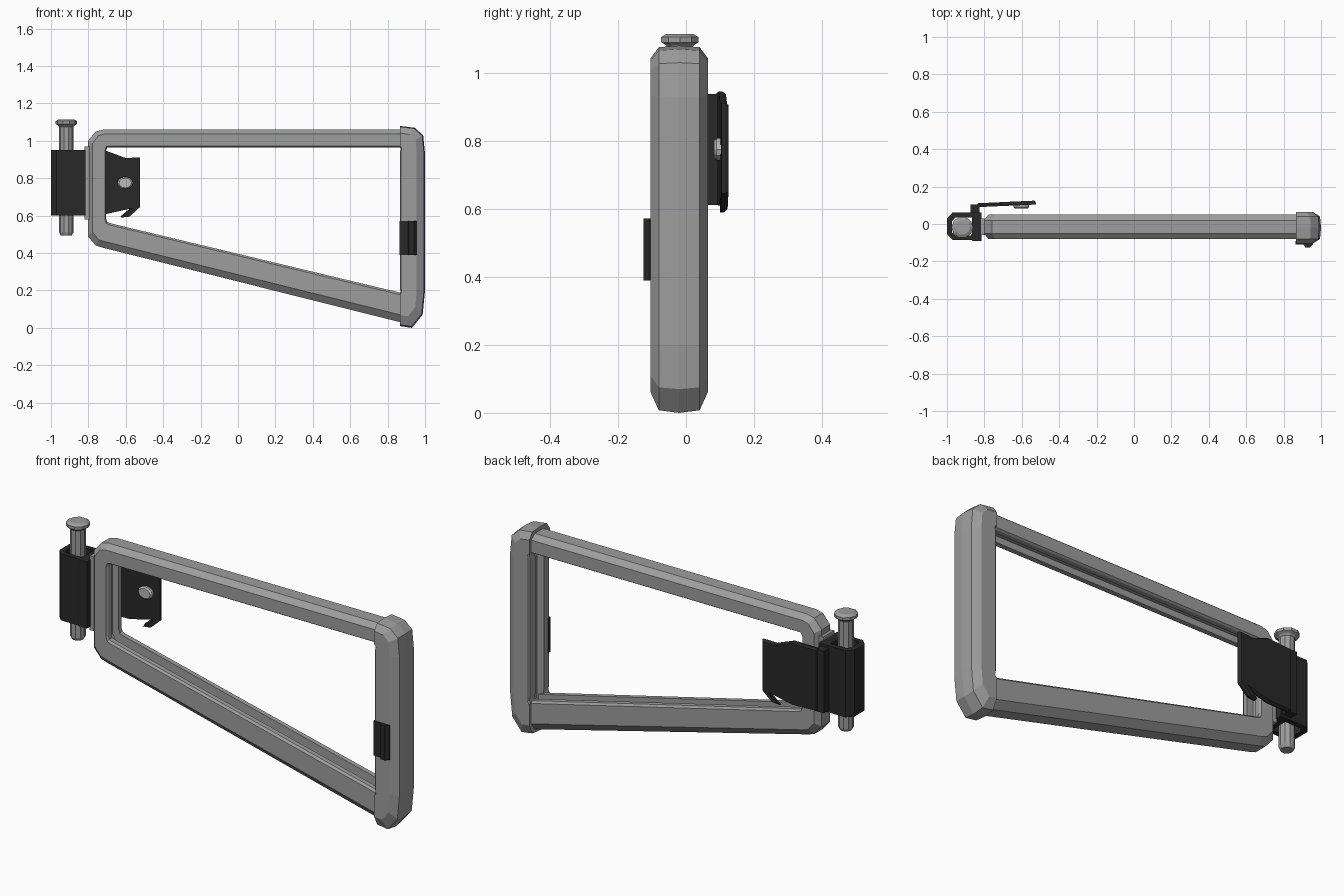
import bpy, bmesh, math

if "Cube" in bpy.data.objects:
    bpy.data.objects.remove(bpy.data.objects["Cube"])


def material(name, v):
    m = bpy.data.materials.new(name)
    m.diffuse_color = (v, v, v, 1)
    m.use_nodes = True
    m.node_tree.nodes["Principled BSDF"].inputs["Base Color"].default_value = m.diffuse_color
    return m


GREY = material("grey metal", 0.34)
LIGHT = material("light grey metal", 0.48)
DARK = material("dark metal", 0.022)


def finish(name, bm, mat):
    bmesh.ops.recalc_face_normals(bm, faces=bm.faces)
    me = bpy.data.meshes.new(name)
    bm.to_mesh(me)
    bm.free()
    me.materials.append(mat)
    ob = bpy.data.objects.new(name, me)
    bpy.context.collection.objects.link(ob)
    return ob


def loft(name, rings, mat, caps=True, closed=False):
    """Skin a row of equal-length point rings."""
    bm = bmesh.new()
    vs = [[bm.verts.new(p) for p in r] for r in rings]
    n = len(vs[0])
    pairs = list(zip(vs, vs[1:])) + ([(vs[-1], vs[0])] if closed else [])
    for a, b in pairs:
        for i in range(n):
            j = (i + 1) % n
            bm.faces.new((a[i], a[j], b[j], b[i]))
    if caps and not closed:
        bm.faces.new(vs[0])
        bm.faces.new(vs[-1])
    return finish(name, bm, mat)


def channel(name, stations, half, yc, mat):
    """Channel section between outer and inner points (x, z); half = (depth, half width)."""
    section = half + [(t, -y) for t, y in reversed(half) if y > 0]
    rings = [[(ox + (ix - ox) * t, yc + y, oz + (iz - oz) * t) for t, y in section]
             for (ox, oz), (ix, iz) in stations]
    return loft(name, rings, mat)


def prism_z(name, pts, z0, z1, mat):
    return loft(name, [[(x, y, z) for x, y in pts] for z in (z0, z1)], mat)


def lathe(name, cx, cy, profile, mat, n=10):
    rings = [[(cx + r * math.cos(2 * math.pi * i / n), cy + r * math.sin(2 * math.pi * i / n), z)
              for i in range(n)] for r, z in profile]
    return loft(name, rings, mat)


# Frame: top bar, left upright and sloping lower bar as one grooved channel
channel("frame_channel", [
    ((0.89, 1.06), (0.89, 0.965)),
    ((-0.72, 1.06), (-0.69, 0.965)),
    ((-0.76, 1.05), (-0.70, 0.963)),
    ((-0.803, 1.00), (-0.705, 0.945)),
    ((-0.803, 0.49), (-0.705, 0.585)),
    ((-0.76, 0.44), (-0.70, 0.567)),
    ((-0.72, 0.428), (-0.685, 0.56)),
    ((0.89, 0.025), (0.89, 0.183)),
], [(0, 0.035), (0.25, 0.065), (0.93, 0.065), (1, 0.055), (1, 0.03), (0.65, 0.03)], -0.015, GREY)

# Butt plate wrapping over both bar ends
channel("butt_plate", [
    ((0.865, 1.08), (0.865, 0.965)),
    ((0.945, 1.07), (0.868, 0.962)),
    ((0.99, 1.03), (0.869, 0.956)),
    ((1.0, 0.93), (0.865, 0.935)),
    ((1.0, 0.20), (0.865, 0.215)),
    ((0.987, 0.07), (0.869, 0.196)),
    ((0.93, 0.00), (0.867, 0.19)),
    ((0.865, 0.01), (0.865, 0.183)),
], [(0, 0), (0.04, 0.06), (0.33, 0.085), (0.95, 0.085), (1, 0.078), (1, 0.035), (0.7, 0.035)],
    -0.02, GREY)

# Hinge lug joining the upright to the hinge block
prism_z("hinge_lug", [(-0.82, -0.06), (-0.76, -0.06), (-0.76, 0.03), (-0.82, 0.03)], 0.58, 0.97, GREY)

# Hollow hinge block around the pin
outer = [(-1, 0.03), (-0.97, 0.062), (-0.815, 0.062), (-0.815, -0.09),
         (-0.862, -0.09), (-0.87, -0.085), (-0.97, -0.085), (-1, -0.055)]
inner = [(-0.972, 0.015), (-0.955, 0.035), (-0.865, 0.035), (-0.865, -0.05),
         (-0.872, -0.06), (-0.88, -0.062), (-0.955, -0.062), (-0.972, -0.045)]
loft("hinge_block", [[(x, y, z) for x, y in pts] for pts, z in
                     ((outer, 0.60), (outer, 0.95), (inner, 0.95), (inner, 0.60))], DARK, closed=True)

# Hinge pin with flanged head
lathe("hinge_pin", -0.918, -0.018, [(0.03, 0.495), (0.038, 0.51), (0.038, 1.075), (0.045, 1.083),
                                    (0.058, 1.09), (0.058, 1.105), (0.04, 1.115)], GREY)

# Latch post and latch plate with hooked lower corner
prism_z("latch_post", [(-0.875, 0.05), (-0.825, 0.05), (-0.825, 0.105), (-0.875, 0.105)], 0.612, 0.938, DARK)
plate = [(-0.84, 0.94), (-0.70, 0.945), (-0.60, 0.908), (-0.525, 0.912), (-0.525, 0.645),
         (-0.58, 0.595), (-0.625, 0.59), (-0.565, 0.64), (-0.70, 0.61), (-0.84, 0.612)]


def plate_ring(y, k):
    cx, cz = -0.68, 0.77
    return [(cx + (x - cx) * k, y + 0.014 * (x + 0.84) / 0.315, cz + (z - cz) * k) for x, z in plate]


loft("latch_plate", [plate_ring(0.09, 1), plate_ring(0.101, 1), plate_ring(0.111, 0.96)], DARK)

# Small oval stud on the front of the latch plate
loft("latch_stud", [[(-0.603 + 0.042 * k * math.cos(a * math.pi / 6), y, 0.775 + 0.033 * k * math.sin(a * math.pi / 6))
                     for a in range(12)] for y, k in ((0.104, 1), (0.09, 1), (0.083, 0.8))], LIGHT)

# Catch pad on the front of the butt plate
prism_z("butt_catch", [(0.863, -0.09), (0.863, -0.109), (0.908, -0.111), (0.915, -0.125),
                       (0.94, -0.125), (0.956, -0.108), (0.956, -0.09)], 0.39, 0.572, DARK)
